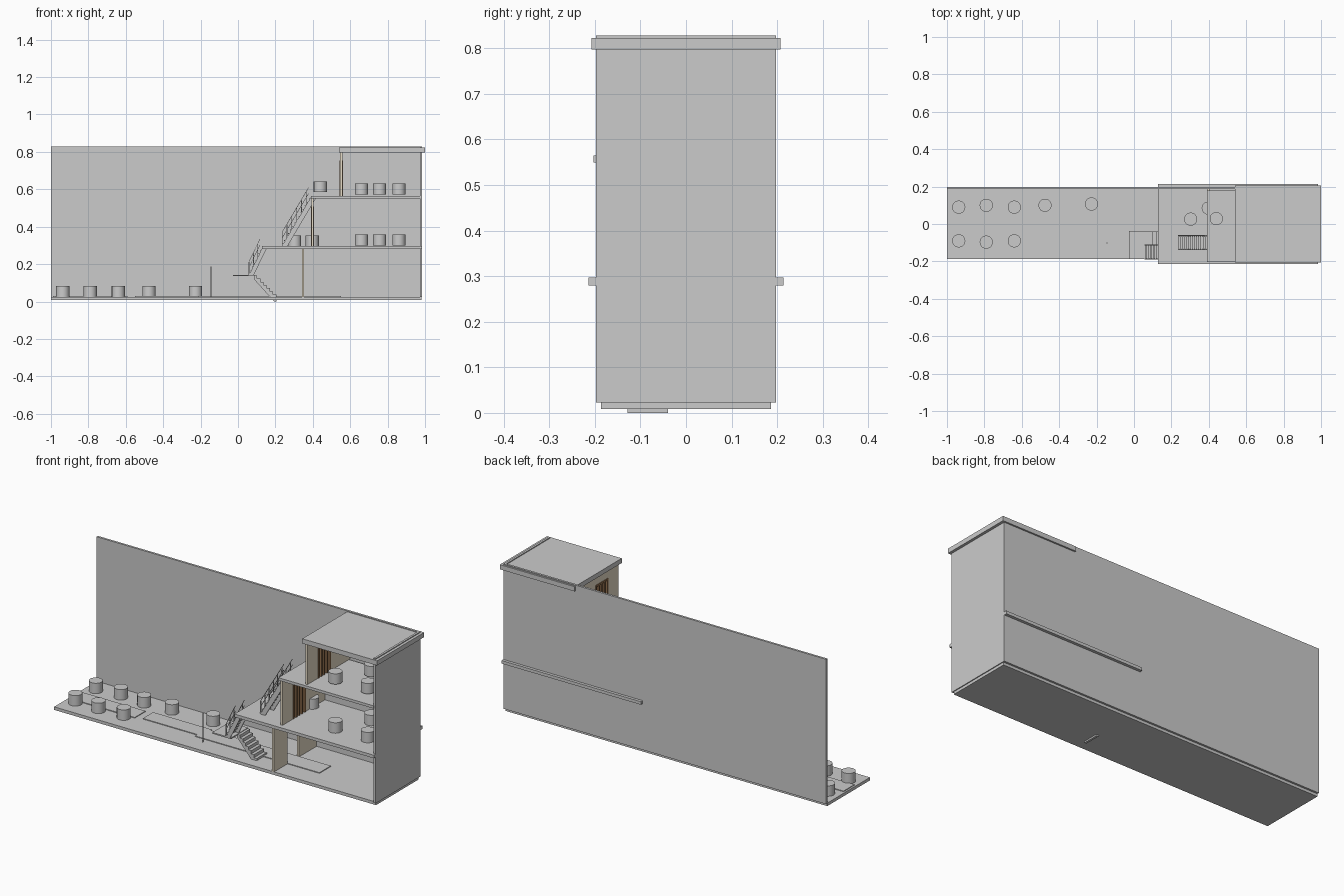
import bpy, bmesh, math

if "Cube" in bpy.data.objects:
    bpy.data.objects.remove(bpy.data.objects["Cube"])


def material(name, rgb):
    m = bpy.data.materials.new(name)
    m.diffuse_color = (*rgb, 1)
    m.use_nodes = True
    m.node_tree.nodes["Principled BSDF"].inputs["Base Color"].default_value = m.diffuse_color
    return m


tan = material("tan_plaster", (0.8, 0.72, 0.57))
brown = material("brown_wood", (0.3, 0.17, 0.08))


def finish(name, bm, mat=None):
    bmesh.ops.recalc_face_normals(bm, faces=bm.faces)
    me = bpy.data.meshes.new(name)
    bm.to_mesh(me)
    bm.free()
    ob = bpy.data.objects.new(name, me)
    bpy.context.collection.objects.link(ob)
    if mat:
        me.materials.append(mat)
    return ob


def add_box(bm, x0, x1, y0, y1, z0, z1):
    vs = bmesh.ops.create_cube(bm, size=1)["verts"]
    for v in vs:
        v.co = ((x0 + x1) / 2 + v.co.x * (x1 - x0),
                (y0 + y1) / 2 + v.co.y * (y1 - y0),
                (z0 + z1) / 2 + v.co.z * (z1 - z0))


def boxes(name, dims, mat=None):
    bm = bmesh.new()
    for d in dims:
        add_box(bm, *d)
    return finish(name, bm, mat)


def add_prism(bm, pts, y0, y1):
    """Extrude an xz outline along y."""
    f = bm.faces.new([bm.verts.new((x, y0, z)) for x, z in pts])
    r = bmesh.ops.extrude_face_region(bm, geom=[f])
    for v in r["geom"]:
        if isinstance(v, bmesh.types.BMVert):
            v.co.y = y1


def stool(x, y, z):
    bpy.ops.mesh.primitive_cylinder_add(vertices=32, radius=0.035, depth=0.058,
                                        location=(x, y, z + 0.029))
    bpy.context.object.name = "stool"
    bpy.ops.object.shade_smooth_by_angle()


# shell: ground slab, walls, floors and roof
boxes("ground_slab", [(-1, 0.98, -0.187, 0.187, 0.008, 0.025)])
boxes("back_wall", [(-1, 0.985, 0.186, 0.198, 0.023, 0.828)])
boxes("side_wall", [(0.973, 0.985, -0.198, 0.198, 0.023, 0.828)])
boxes("first_floor", [(0.128, 0.985, -0.214, 0.214, 0.28, 0.297)])
boxes("second_floor", [(0.39, 0.975, -0.203, 0.178, 0.55, 0.565)])
boxes("roof", [(0.54, 1.0, -0.207, 0.207, 0.797, 0.823)])

# low path plates on the ground
boxes("path", [(-0.99, -0.59, -0.065, 0.03, 0.024, 0.029),
               (-0.55, -0.19, -0.05, 0.04, 0.024, 0.029),
               (-0.215, 0.55, -0.07, 0.03, 0.024, 0.029)])


# facades: two side panels, a lintel and optional slatted doors
def facade(name, x, z0, z1, y0, y1, doors):
    x1 = x + 0.012
    parts = [(x, x1, -0.187, y0, z0, z1), (x, x1, y1, 0.187, z0, z1)]
    if doors:
        parts.append((x, x1, y0, y1, z1 - 0.045, z1))
    boxes(name, parts, tan)
    if doors:
        n = 5
        slats = []
        for i in range(n):
            y = y0 + (y1 - y0) * i / (n - 1)
            slats.append((x - 0.003, x1 + 0.003, y - 0.005, y + 0.005, z0, z1 - 0.045))
        slats.append((x - 0.003, x1 + 0.003, y0 - 0.005, y1 + 0.005, z1 - 0.052, z1 - 0.042))
        boxes(name + "_door_slats", slats, brown)


facade("ground_facade", 0.341, 0.025, 0.28, -0.07, 0.03, False)
facade("first_facade", 0.392, 0.297, 0.55, -0.09, 0.01, True)
facade("second_facade", 0.546, 0.565, 0.797, -0.09, 0.01, True)

# lower flight: folded-plate steps down from the landing
n, x0, x1, z0, z1 = 7, 0.205, 0.085, 0.02, 0.14
dx, dz = (x1 - x0) / n, (z1 - z0) / n
outline = [(x0, 0.0)]
for i in range(n):
    outline += [(x0 + i * dx, z0 + (i + 1) * dz), (x0 + (i + 1) * dx, z0 + (i + 1) * dz)]
outline += [(x1, z1 - 0.02), (x0 - 0.012, 0.0)]
bm = bmesh.new()
add_prism(bm, outline, -0.128, -0.04)
finish("lower_steps", bm)
boxes("landing", [(-0.027, 0.088, -0.187, -0.037, 0.136, 0.143)])


# railed flight: sloping stringers, treads, posts and handrails
def flight(name, xa, za, xb, zb, y0, y1, steps, posts, width):
    bm = bmesh.new()
    for y in (y0, y1 - 0.006):
        add_prism(bm, [(xa, za), (xa + width, za), (xb + width, zb), (xb, zb)], y, y + 0.006)
    finish(name + "_stringers", bm)
    dx, dz = (xb - xa) / steps, (zb - za) / steps
    boxes(name + "_treads", [(xa + i * dx, xa + (i + 1.3) * dx, y0, y1,
                              za + (i + 0.4) * dz, za + (i + 0.4) * dz + 0.005)
                             for i in range(steps)])
    bm = bmesh.new()
    h, t = 0.07, 0.002
    for y in (y0, y1 - 2 * t):
        for i in range(posts):
            f = (i + 0.05) / posts
            x, z = xa + f * (xb - xa), za + f * (zb - za)
            add_box(bm, x - t, x + t, y, y + 2 * t, z, z + h)
        f = (posts - 0.5) / posts
        xe, ze = xa + f * (xb - xa), za + f * (zb - za)
        for k in (h, h * 0.55):
            add_prism(bm, [(xa, za + k), (xe, ze + k), (xe, ze + k + 0.005), (xa, za + k + 0.005)],
                      y, y + 2 * t)
    finish(name + "_railing", bm)


flight("middle_flight", 0.058, 0.14, 0.128, 0.282, -0.19, -0.11, 8, 3, 0.025)
flight("upper_flight", 0.235, 0.297, 0.39, 0.558, -0.14, -0.06, 14, 6, 0.03)

# thin post beside the path
boxes("lamp_post", [(-0.147, -0.143, -0.104, -0.1, 0.025, 0.187)])

# stools on the ground, the terraces and in the rooms
for x, y in [(-0.937, 0.09), (-0.79, 0.1), (-0.64, 0.09), (-0.476, 0.1), (-0.227, 0.107),
             (-0.937, -0.09), (-0.79, -0.097), (-0.64, -0.09)]:
    stool(x, y, 0.025)
stool(0.303, 0.026, 0.295)
stool(0.397, 0.085, 0.295)
stool(0.44, 0.029, 0.585)
for z in (0.3, 0.572):
    for x, y in [(0.66, -0.087), (0.757, 0.09), (0.86, -0.087)]:
        stool(x, y, z)
